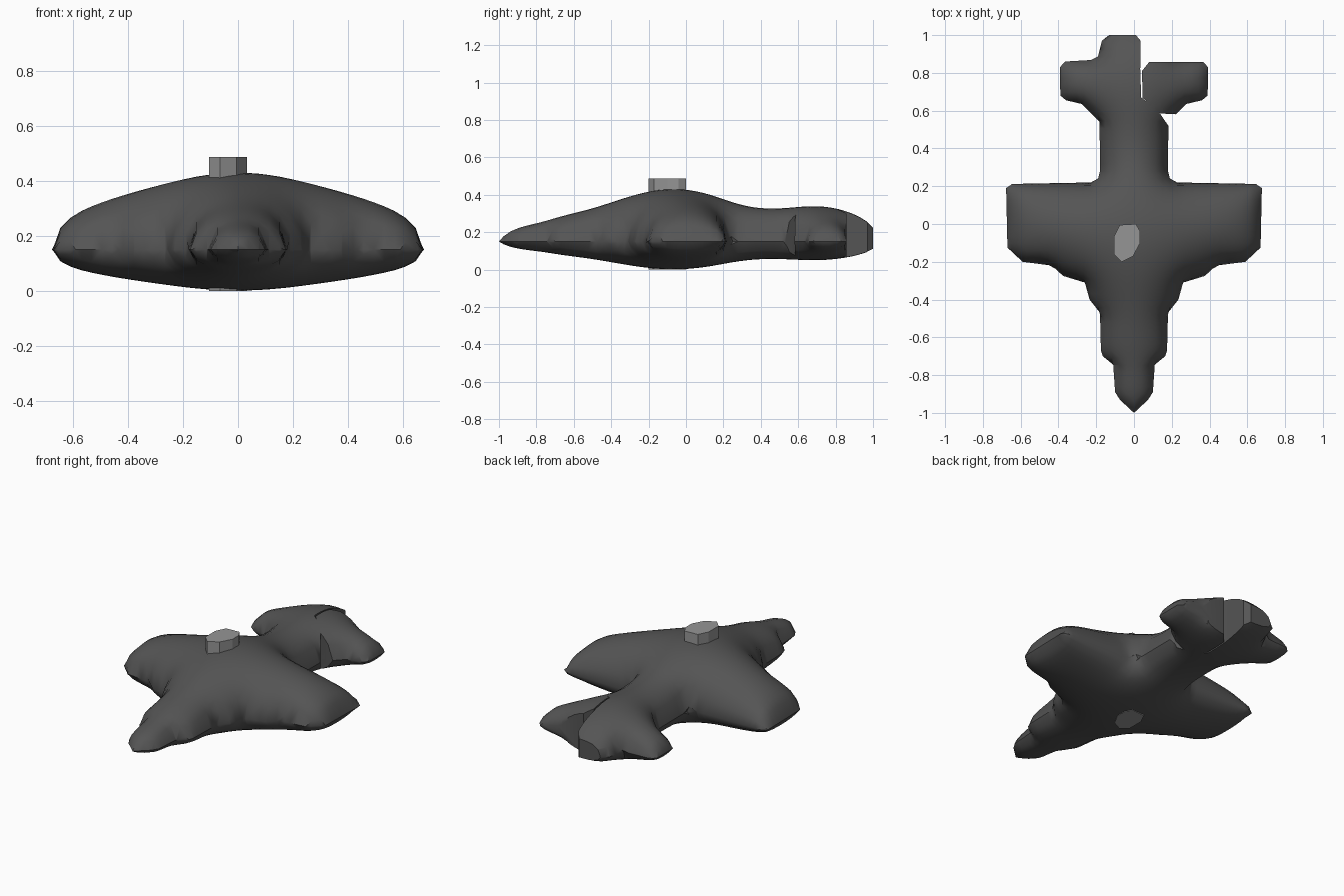
import bpy, bmesh, math
from mathutils import Vector

if "Cube" in bpy.data.objects:
    bpy.data.objects.remove(bpy.data.objects["Cube"])

RIM = 0.15      # height of the sharp seam around the body
STEP = 0.038    # grid size of the inflated surface


def material(name, g):
    m = bpy.data.materials.new(name)
    m.diffuse_color = (g, g, g, 1)
    m.use_nodes = True
    m.node_tree.nodes["Principled BSDF"].inputs["Base Color"].default_value = m.diffuse_color
    return m


def add_object(name, bm, mat=None):
    me = bpy.data.meshes.new(name)
    bm.to_mesh(me)
    bm.free()
    ob = bpy.data.objects.new(name, me)
    bpy.context.collection.objects.link(ob)
    if mat:
        me.materials.append(mat)
    return ob


def prism(name, pts, z0, z1, mat=None):
    bm = bmesh.new()
    f = bm.faces.new([bm.verts.new((x, y, z0)) for x, y in pts])
    r = bmesh.ops.extrude_face_region(bm, geom=[f])
    for v in r["geom"]:
        if isinstance(v, bmesh.types.BMVert):
            v.co.z = z1
    bmesh.ops.recalc_face_normals(bm, faces=bm.faces)
    return add_object(name, bm, mat)


def inflate(name, pts, mat):
    """Fill an outline with a grid and puff it up like a pillow."""
    bm = bmesh.new()
    bm.faces.new([bm.verts.new((x, y, 0)) for x, y in pts])
    for axis, off in ((0, 0.0), (1, 0.013)):
        no = Vector((axis == 0, axis == 1, 0))
        for k in range(-30, 31):
            geom = bm.verts[:] + bm.edges[:] + bm.faces[:]
            bmesh.ops.bisect_plane(bm, geom=geom, dist=1e-4,
                                   plane_co=no * (k * STEP + off), plane_no=no)
    bridges = [e for e in bm.edges if not e.is_boundary
               and all(v.is_boundary for v in e.verts)]
    if bridges:
        bmesh.ops.subdivide_edges(bm, edges=bridges, cuts=1)
    # membrane heights by relaxation
    u = {v: 0.0 for v in bm.verts}
    stencil = []
    for v in bm.verts:
        if v.is_boundary:
            continue
        nb = []
        for e in v.link_edges:
            o = e.other_vert(v)
            d = o.co - v.co
            nb.append((o, d.length, abs(d.x) > abs(d.y)))
        span = {a: sum(d for _, d, b in nb if b == a) for a in (True, False)}
        w = [(o, 2 / (d * span[a])) for o, d, a in nb]
        stencil.append((v, w, sum(q for _, q in w)))
    for _ in range(400):
        for v, w, total in stencil:
            u[v] = (1 + sum(q * u[o] for o, q in w)) / total
    s = {v: math.sqrt(2 * max(h, 0)) for v, h in u.items()}
    top = max(s.values())
    k = (0.28 - 0.85 * top) / max(top - 0.18, 0.01) ** 1.3
    for v in bm.verts:
        v.co.z = 0.85 * s[v] + k * max(0, s[v] - 0.18) ** 1.3
    # shallower mirrored belly
    r = bmesh.ops.duplicate(bm, geom=bm.verts[:] + bm.edges[:] + bm.faces[:])
    for g in r["geom"]:
        if isinstance(g, bmesh.types.BMVert):
            g.co.z *= -0.53
    bmesh.ops.remove_doubles(bm, verts=bm.verts, dist=1e-5)
    bmesh.ops.triangulate(bm, faces=bm.faces)
    bmesh.ops.recalc_face_normals(bm, faces=bm.faces)
    bmesh.ops.translate(bm, verts=bm.verts, vec=(0, 0, RIM))
    return add_object(name, bm, mat)


def cut(ob, pts, operation):
    cutter = prism("cutter", pts, -0.5, 1.0)
    cutter.hide_render = True
    m = ob.modifiers.new("cut", "BOOLEAN")
    m.operation, m.solver, m.object = operation, "EXACT", cutter
    bpy.context.view_layer.objects.active = ob
    bpy.ops.object.modifier_apply(modifier=m.name)
    bpy.data.objects.remove(cutter)


def smooth(ob):
    bpy.ops.object.select_all(action="DESELECT")
    ob.select_set(True)
    bpy.context.view_layer.objects.active = ob
    bpy.ops.object.shade_smooth_by_angle(angle=math.radians(40))


dark = material("dark_grey", 0.09)
light = material("light_grey", 0.3)

# Half outline from nose to tail, mirrored
half = [(0.075, -0.93), (0.1, -0.89), (0.11, -0.745), (0.165, -0.70),
        (0.175, -0.67), (0.18, -0.47), (0.235, -0.40), (0.26, -0.31),
        (0.375, -0.275), (0.435, -0.22), (0.59, -0.20), (0.67, -0.125),
        (0.677, 0.19), (0.645, 0.212), (0.22, 0.22), (0.18, 0.25),
        (0.182, 0.54), (0.275, 0.635), (0.36, 0.655), (0.39, 0.68),
        (0.392, 0.83), (0.365, 0.86), (0.195, 0.87), (0.17, 0.97),
        (0.1, 1.025)]
outline = [(0, -1)] + half + [(-x, y) for x, y in reversed(half)]

# Main body and the broken-off right tail fin
body = inflate("aircraft_body", outline, dark)
fin = body.copy()
fin.data = body.data.copy()
fin.name = "right_tail_fragment"
bpy.context.collection.objects.link(fin)
cut(body, [(0.21, 0.48), (0.175, 0.53), (0.12, 0.61), (0.038, 0.67),
           (0.033, 0.82), (0.035, 0.97), (0.01, 1.0), (-0.3, 1.0),
           (-0.3, 1.1), (0.6, 1.1), (0.6, 0.48)], "DIFFERENCE")
cut(fin, [(0.042, 0.81), (0.08, 0.857), (0.5, 0.858), (0.5, 0.5),
          (0.24, 0.58), (0.14, 0.585), (0.046, 0.668)], "INTERSECT")
smooth(body)
smooth(fin)

# Faceted peg through the middle
prism("cockpit_peg", [(-0.075, -0.005), (0.01, 0), (0.033, -0.04),
                      (0.033, -0.1), (-0.005, -0.17), (-0.065, -0.2),
                      (-0.105, -0.16), (-0.105, -0.065)], 0.0, 0.487, light)
